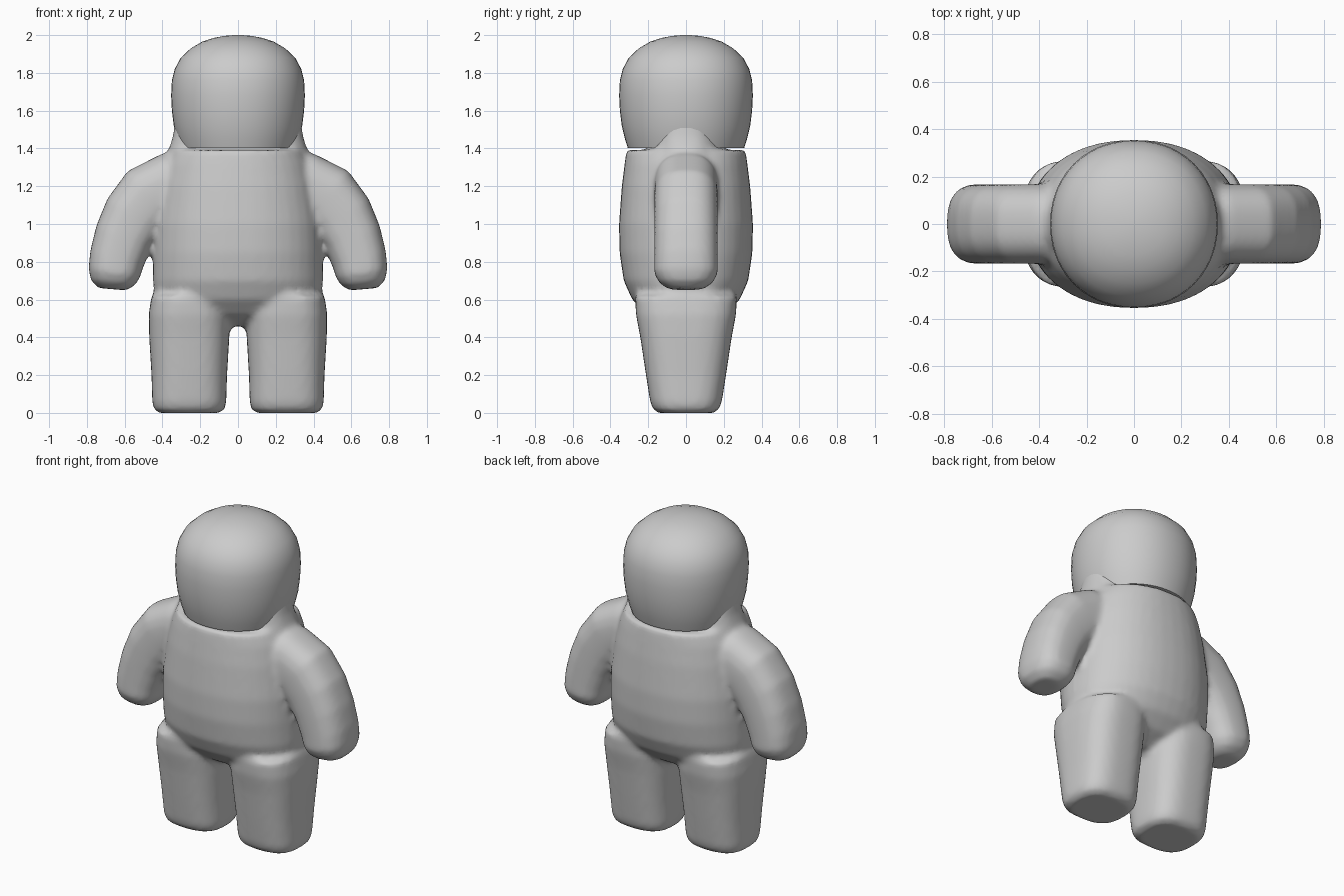
import bpy, bmesh
from math import cos, sin, pi, copysign
from mathutils import Vector

cube = bpy.data.objects.get("Cube")
if cube:
    bpy.data.objects.remove(cube)

grey = bpy.data.materials.new("soft grey")
grey.use_nodes = True
colour = (0.6, 0.6, 0.6, 1)
grey.diffuse_color = colour
grey.node_tree.nodes["Principled BSDF"].inputs["Base Color"].default_value = colour


def loft(bm, rings, power=2.0, sides=40):
    """Skin rings of (centre, side axis, side radius, depth radius)."""
    rows = []
    for centre, axis, rx, ry in rings:
        row = []
        for i in range(sides):
            a = 2 * pi * i / sides
            c = copysign(abs(cos(a)) ** (2 / power), cos(a))
            s = copysign(abs(sin(a)) ** (2 / power), sin(a))
            row.append(bm.verts.new(Vector(centre) + Vector(axis) * rx * c + Vector((0, ry * s, 0))))
        rows.append(row)
    for low, high in zip(rows, rows[1:]):
        for i in range(sides):
            j = (i + 1) % sides
            bm.faces.new((low[i], low[j], high[j], high[i]))
    bm.faces.new(rows[0][::-1])
    bm.faces.new(rows[-1])


def upright(profile, x=0.0):
    return [((x, 0, z), (1, 0, 0), rx, ry) for z, rx, ry in profile]


def finish(bm, name):
    bmesh.ops.recalc_face_normals(bm, faces=bm.faces)
    mesh = bpy.data.meshes.new(name)
    bm.to_mesh(mesh)
    bm.free()
    mesh.materials.append(grey)
    mesh.shade_smooth()
    obj = bpy.data.objects.new(name, mesh)
    bpy.context.collection.objects.link(obj)
    return obj


# Body: torso, neck, legs and arms fused into one soft skin
body = bmesh.new()
loft(body, upright([(0.46, 0.2, 0.1), (0.52, 0.36, 0.21), (0.6, 0.44, 0.285),
                    (0.7, 0.45, 0.33), (0.85, 0.45, 0.352), (1.0, 0.445, 0.355),
                    (1.2, 0.415, 0.34), (1.32, 0.385, 0.325), (1.392, 0.35, 0.315)]), 2.2)
loft(body, upright([(1.2, 0.39, 0.2), (1.3, 0.39, 0.2), (1.38, 0.372, 0.2),
                    (1.46, 0.345, 0.19), (1.6, 0.325, 0.14)]), 2.6)

leg = [(0, 0.16, 0.145), (0.02, 0.188, 0.175), (0.06, 0.196, 0.19), (0.2, 0.2, 0.212),
       (0.4, 0.212, 0.242), (0.52, 0.215, 0.265), (0.62, 0.2, 0.27)]
arm = [(0.26, 1.17, 0.19), (0.37, 1.18, 0.195), (0.47, 1.135, 0.185), (0.55, 1.04, 0.17),
       (0.605, 0.93, 0.157), (0.64, 0.82, 0.147), (0.655, 0.74, 0.138),
       (0.662, 0.69, 0.118), (0.665, 0.655, 0.075)]
for side in (-1, 1):
    loft(body, upright(leg, 0.258 * side), 2.8)
    rings = []
    for i, (x, z, r) in enumerate(arm):
        before, after = arm[max(i - 1, 0)], arm[min(i + 1, len(arm) - 1)]
        along = Vector((after[0] - before[0], 0, after[1] - before[1])).normalized()
        across = (-along.z * side, 0, along.x)
        depth = 0.168 if r > 0.13 else r * 1.2
        rings.append(((x * side, 0, z), across, r, depth))
    loft(body, rings, 2.6)
body_obj = finish(body, "body")
skin = body_obj.modifiers.new("Fuse", "REMESH")
skin.mode = "VOXEL"
skin.voxel_size = 0.018
skin.use_smooth_shade = True
relax = body_obj.modifiers.new("Soften", "SMOOTH")
relax.factor = 0.5
relax.iterations = 5

# Head: rounded dome with a flat underside
head = bmesh.new()
dome = [(1.402, 0.308), (1.45, 0.323), (1.52, 0.34), (1.6, 0.35), (1.68, 0.354),
        (1.76, 0.35), (1.82, 0.335), (1.88, 0.303), (1.93, 0.25), (1.965, 0.19),
        (1.985, 0.13), (1.996, 0.07), (2.0, 0.02)]
loft(head, upright([(z, r, r) for z, r in dome]), 2.1, 48)
head_obj = finish(head, "head")
bpy.ops.object.select_all(action="DESELECT")
head_obj.select_set(True)
bpy.context.view_layer.objects.active = head_obj
bpy.ops.object.shade_smooth_by_angle(angle=0.9)
